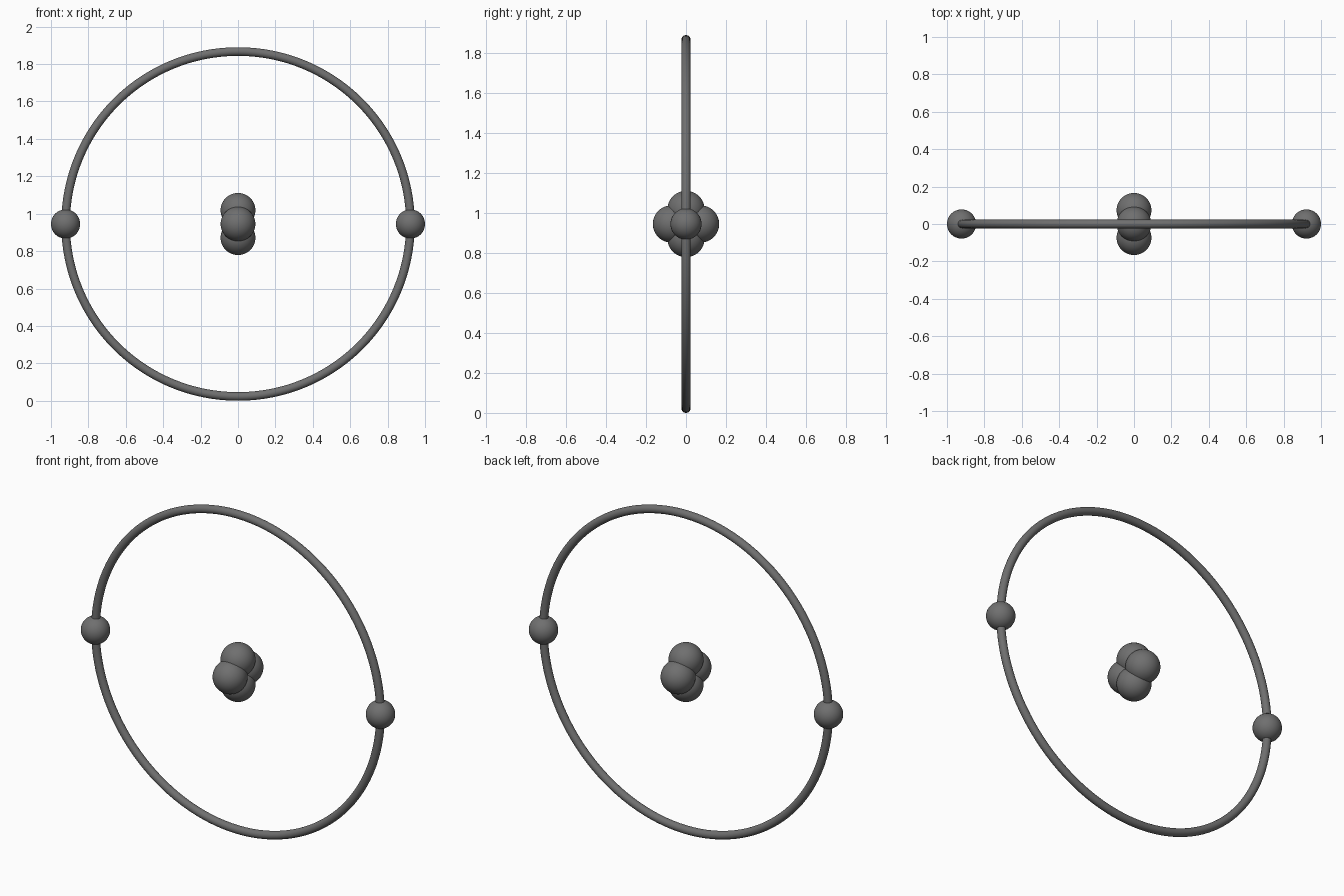
import bpy

if "Cube" in bpy.data.objects:
    bpy.data.objects.remove(bpy.data.objects["Cube"])

CENTRE_Z = 0.945
ORBIT_R, TUBE_R = 0.922, 0.023
ELECTRON_R = 0.078
NUCLEON_R, NUCLEON_OFFSET = 0.093, 0.073

dark_grey = bpy.data.materials.new("dark_grey")
dark_grey.diffuse_color = (0.16, 0.16, 0.16, 1)
dark_grey.use_nodes = True
dark_grey.node_tree.nodes["Principled BSDF"].inputs["Base Color"].default_value = dark_grey.diffuse_color


def finish(name):
    ob = bpy.context.object
    ob.name = name
    ob.data.materials.append(dark_grey)
    bpy.ops.object.shade_smooth()


def ball(name, radius, x, y, z):
    bpy.ops.mesh.primitive_uv_sphere_add(
        segments=48, ring_count=24, radius=radius, location=(x, y, CENTRE_Z + z))
    finish(name)


# Upright orbit ring
bpy.ops.mesh.primitive_torus_add(
    major_radius=ORBIT_R, minor_radius=TUBE_R, major_segments=128,
    minor_segments=24, location=(0, 0, CENTRE_Z), rotation=(1.5707963, 0, 0))
finish("orbit_ring")

for side, s in (("a", -1), ("b", 1)):
    # Electrons on the ring
    ball("electron_" + side, ELECTRON_R, s * ORBIT_R, 0, 0)
    # Nucleus: one pair front to back, one pair stacked
    ball("proton_" + side, NUCLEON_R, 0, s * NUCLEON_OFFSET, 0)
    ball("neutron_" + side, NUCLEON_R, 0, 0, s * NUCLEON_OFFSET)
